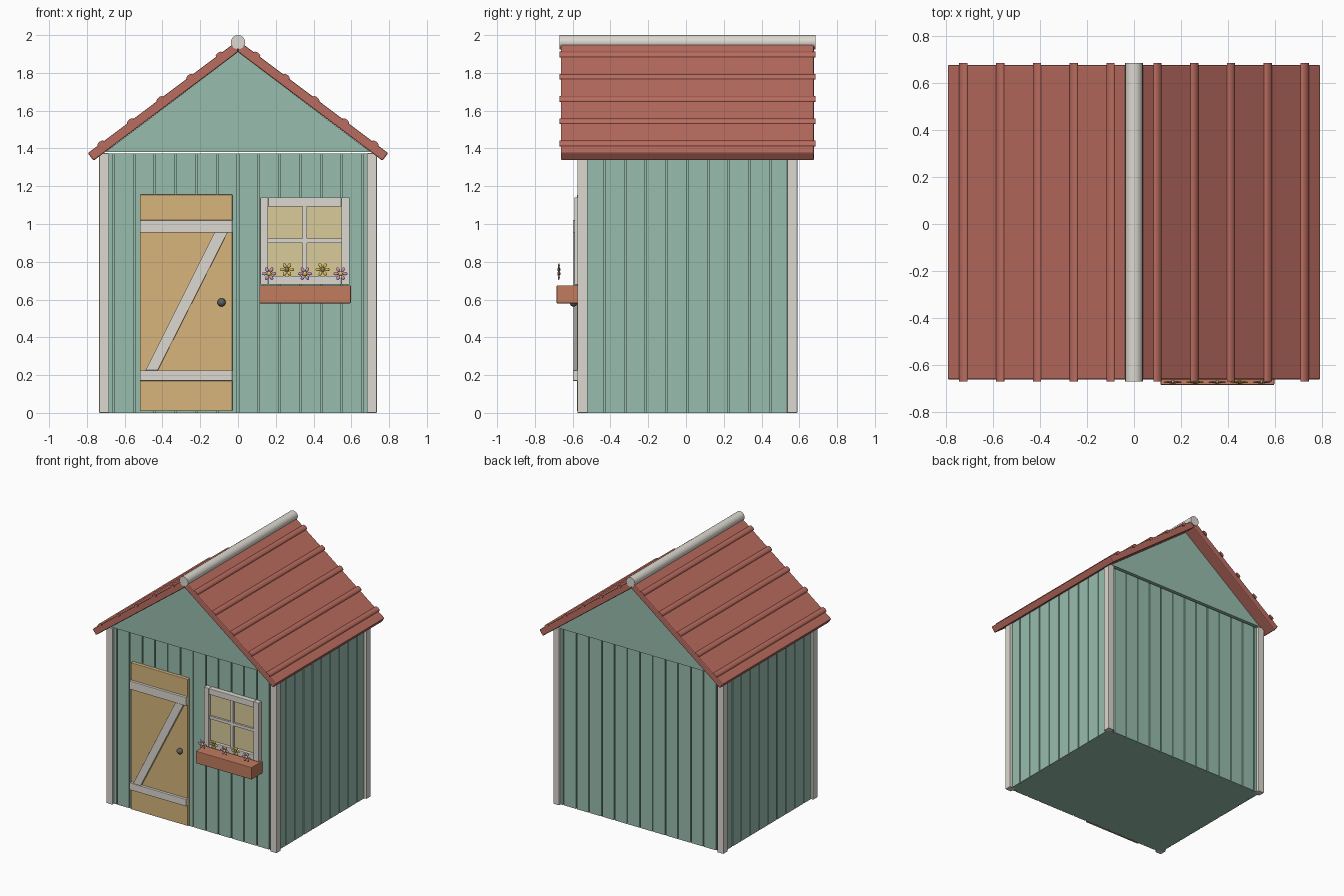
import bpy, bmesh
from math import pi, cos, sin, atan2
from mathutils import Matrix, Vector

if "Cube" in bpy.data.objects:
    bpy.data.objects.remove(bpy.data.objects["Cube"])

C = 0.0075            # y centre of the house body
HX, HY = 0.715, 0.56  # half size of the walls
GREEN, RED = (0.31, 0.51, 0.42, 1), (0.49, 0.15, 0.115, 1)
TAN, WHITE = (0.68, 0.46, 0.2, 1), (0.72, 0.69, 0.63, 1)
mats = {}


def finish(name, bm, col, bevel=0, smooth=False):
    bmesh.ops.recalc_face_normals(bm, faces=bm.faces)
    me = bpy.data.meshes.new(name)
    bm.to_mesh(me)
    bm.free()
    ob = bpy.data.objects.new(name, me)
    bpy.context.collection.objects.link(ob)
    if col not in mats:
        mats[col] = bpy.data.materials.new("paint_%d" % len(mats))
        mats[col].diffuse_color = col
    me.materials.append(mats[col])
    if bevel:
        m = ob.modifiers.new("bevel", 'BEVEL')
        m.width, m.segments = bevel, 2
    if smooth:
        bpy.ops.object.select_all(action='DESELECT')
        ob.select_set(True)
        bpy.context.view_layer.objects.active = ob
        bpy.ops.object.shade_smooth_by_angle(angle=0.7)
    return ob


def boxes(name, items, col, bevel=0):
    """Each item is x0, x1, y0, y1, z0, z1."""
    bm = bmesh.new()
    for x0, x1, y0, y1, z0, z1 in items:
        mat = (Matrix.Translation(((x0 + x1) / 2, (y0 + y1) / 2, (z0 + z1) / 2))
               @ Matrix.Diagonal((x1 - x0, y1 - y0, z1 - z0, 1)))
        bmesh.ops.create_cube(bm, size=1, matrix=mat)
    return finish(name, bm, col, bevel)


def extrude(name, pts, y0, y1, col, bevel=0):
    """Profile in the xz plane, drawn out along y."""
    bm = bmesh.new()
    f = bm.faces.new([bm.verts.new((x, y0, z)) for x, z in pts])
    r = bmesh.ops.extrude_face_region(bm, geom=[f])
    bmesh.ops.translate(bm, vec=(0, y1 - y0, 0),
                        verts=[v for v in r['geom'] if isinstance(v, bmesh.types.BMVert)])
    return finish(name, bm, col, bevel)


def rod(name, x, z, rx, rz, tilt, col, segs):
    """Rod along y with an elliptical section."""
    bm = bmesh.new()
    mat = (Matrix.Translation((x, C, z)) @ Matrix.Rotation(tilt, 4, 'Y')
           @ Matrix.Diagonal((rx, 1, rz, 1)) @ Matrix.Rotation(pi / 2, 4, 'X'))
    bmesh.ops.create_cone(bm, cap_ends=True, segments=segs, radius1=1, radius2=1,
                          depth=1.355, matrix=mat)
    return finish(name, bm, col, smooth=True)


def blobs(name, items, col, segs=10):
    """Each item is centre, radii, turn about y."""
    bm = bmesh.new()
    for c, r, a in items:
        mat = (Matrix.Translation(c) @ Matrix.Rotation(a, 4, 'Y')
               @ Matrix.Diagonal((*r, 1)))
        bmesh.ops.create_uvsphere(bm, u_segments=segs, v_segments=segs // 2 + 1,
                                  radius=1, matrix=mat)
    return finish(name, bm, col, smooth=True)


# Walls: solid core covered with vertical boards
T, GAP, TOP = 0.012, 0.004, 1.372
boxes("wall_core", [(-HX + T, HX - T, C - HY + T, C + HY - T, 0, TOP)], GREEN)


def spans(half):
    n = int(half / 0.11)
    e = [-half] + [k * 0.11 for k in range(-n, n + 1)] + [half]
    return [(a + GAP, b - GAP) for a, b in zip(e, e[1:]) if b - a > 0.02]


for s, side in ((-1, "front"), (1, "back")):
    y0, y1 = sorted((C + s * HY, C + s * (HY - T - 0.002)))
    boxes(side + "_wall_boards", [(a, b, y0, y1, 0, TOP) for a, b in spans(HX)], GREEN)
    # Gable triangle stands slightly proud of the boards
    g0, g1 = sorted((C + s * (HY + 0.015), C + s * (HY - 0.03)))
    extrude(side + "_gable", [(-0.703, 1.38), (0.703, 1.38), (0, 1.91)], g0, g1, GREEN)
for s, side in ((-1, "left"), (1, "right")):
    x0, x1 = sorted((s * HX, s * (HX - T - 0.002)))
    boxes(side + "_wall_boards", [(x0, x1, C + a, C + b, 0, TOP) for a, b in spans(HY)], GREEN)
    # Corner posts
    for t, end in ((-1, "front"), (1, "back")):
        px, py = s * 0.709, C + t * 0.555
        boxes(f"{end}_{side}_corner_post",
              [(px - 0.026, px + 0.026, py - 0.027, py + 0.027, 0, 1.375)], WHITE, 0.003)

# Roof slopes with cross battens
slope = atan2(0.575, 0.765)
for s, side in ((-1, "left"), (1, "right")):
    extrude(side + "_roof_slope",
            [(0, 1.91), (s * 0.765, 1.335), (s * 0.795, 1.375), (0, 1.9725)],
            C - 0.67, C + 0.67, RED, 0.007)
    for i in range(5):
        x = 0.1 + i * 0.1565
        rod(f"{side}_roof_batten_{i + 1}", s * x, 1.9725 - x * 0.7516,
            0.021, 0.011, s * slope, RED, 12)
rod("ridge_cap", 0, 1.9625, 0.0375, 0.0375, 0, WHITE, 20)

# Door with Z bracing and knob
boxes("door", [(-0.52, -0.03, -0.578, -0.54, 0.01, 1.155)], TAN, 0.003)
boxes("door_rails", [(-0.52, -0.03, -0.598, -0.57, 0.955, 1.02),
                     (-0.52, -0.03, -0.598, -0.57, 0.17, 0.225)], WHITE, 0.003)
extrude("door_diagonal", [(-0.49, 0.225), (-0.425, 0.225), (-0.055, 0.955), (-0.125, 0.955)],
        -0.596, -0.57, WHITE, 0.003)
blobs("door_knob", [((-0.087, -0.595, 0.585), (0.022, 0.022, 0.022), 0)], (0.12, 0.12, 0.12, 1), 16)

# Window
boxes("window_pane", [(0.14, 0.57, -0.565, -0.545, 0.70, 1.11)], (0.7, 0.6, 0.33, 1))
boxes("window_frame", [(0.117, 0.16, -0.59, -0.545, 0.68, 1.14),
                       (0.547, 0.59, -0.59, -0.545, 0.68, 1.14),
                       (0.16, 0.547, -0.59, -0.545, 1.093, 1.14),
                       (0.16, 0.547, -0.59, -0.545, 0.68, 0.725)], WHITE, 0.003)
boxes("window_bars", [(0.342, 0.365, -0.582, -0.55, 0.725, 1.093),
                      (0.16, 0.547, -0.580, -0.55, 0.899, 0.922)], WHITE)

# Flower box and flowers
boxes("flower_box", [(0.113, 0.597, -0.685, -0.55, 0.58, 0.675)], (0.53, 0.2, 0.11, 1), 0.004)
PINK, YELLOW, BROWN = (0.62, 0.32, 0.5, 1), (0.75, 0.55, 0.1, 1), (0.3, 0.2, 0.08, 1)
for i in range(5):
    c = Vector((0.165 + i * 0.0945, -0.673, 0.737 + 0.022 * (i % 2)))
    petals = []
    for k in range(6):
        a = k * pi / 3
        petals.append((c + 0.024 * Vector((cos(a), 0, -sin(a))), (0.014, 0.005, 0.009), a))
    blobs(f"flower_{i + 1}_petals", petals, YELLOW if i % 2 else PINK, 8)
    blobs(f"flower_{i + 1}_centre", [(c, (0.012, 0.009, 0.012), 0)], BROWN if i % 2 else YELLOW, 8)

for m in bpy.data.materials:
    if m.users and not m.is_grease_pencil:
        m.use_nodes = True
        m.node_tree.nodes["Principled BSDF"].inputs["Base Color"].default_value = m.diffuse_color
